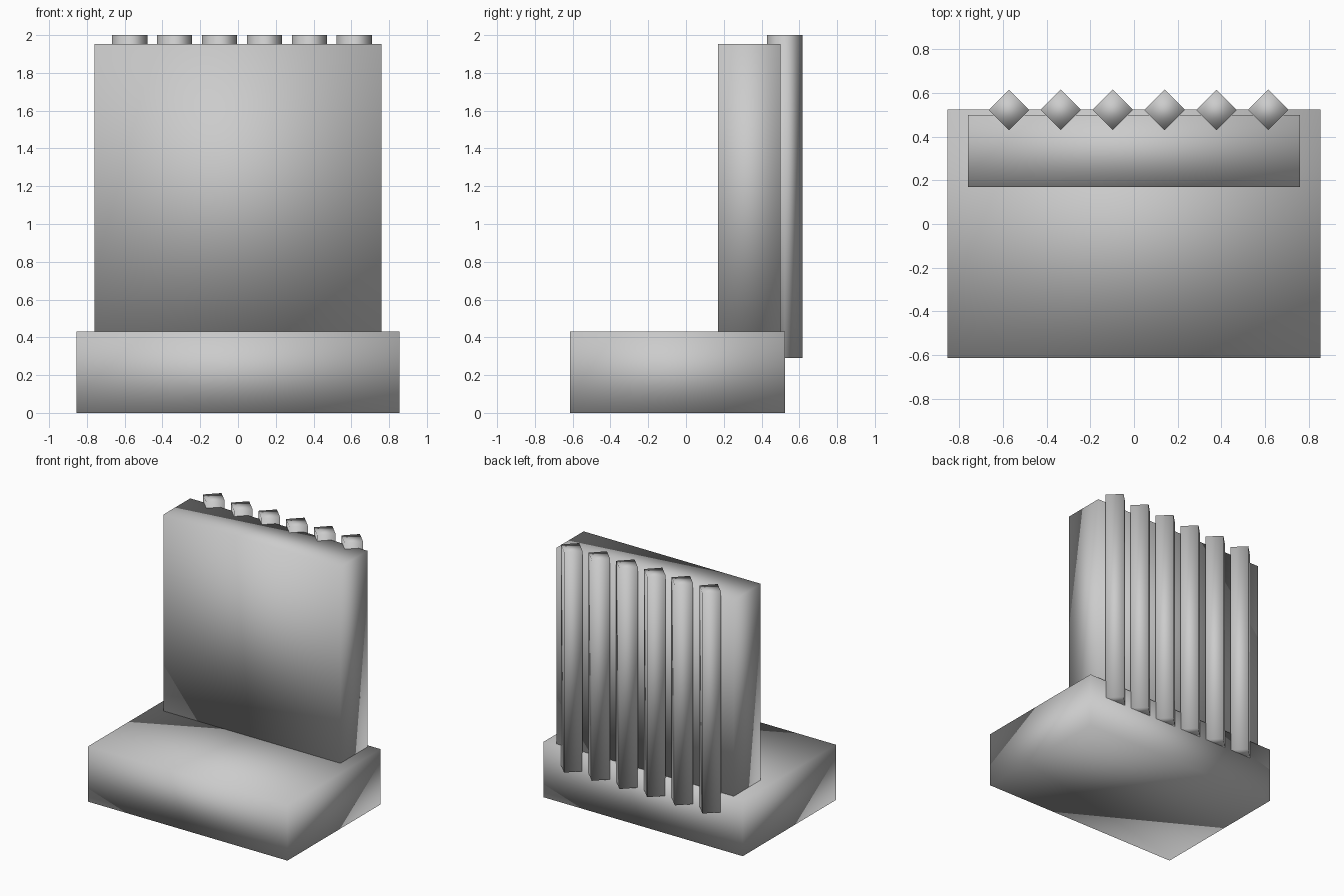
import bpy

if "Cube" in bpy.data.objects:
    bpy.data.objects.remove(bpy.data.objects["Cube"])


def finish(obj, name):
    obj.name = name
    obj.data.name = name
    for poly in obj.data.polygons:
        poly.use_smooth = True
    return obj


def box(name, lo, hi):
    centre = [(a + b) / 2 for a, b in zip(lo, hi)]
    bpy.ops.mesh.primitive_cube_add(size=1, location=centre)
    obj = bpy.context.object
    obj.scale = [b - a for a, b in zip(lo, hi)]
    bpy.ops.object.transform_apply(location=False, rotation=False, scale=True)
    return finish(obj, name)


def slat(name, x, y, z0, z1, radius):
    # four-sided prism with its corners on the x and y axes
    bpy.ops.mesh.primitive_cylinder_add(vertices=4, radius=radius, depth=z1 - z0,
                                        location=(x, y, (z0 + z1) / 2))
    return finish(bpy.context.object, name)


# Seat block and upright backrest
box("seat", (-0.855, -0.615, 0), (0.855, 0.525, 0.43))
box("backrest", (-0.76, 0.17, 0.43), (0.76, 0.50, 1.953))

# Row of diamond-section slats behind the backrest
for i in range(6):
    slat(f"back_slat_{i + 1}", -0.573 + 0.2377 * i, 0.523, 0.29, 2.0, 0.093)
